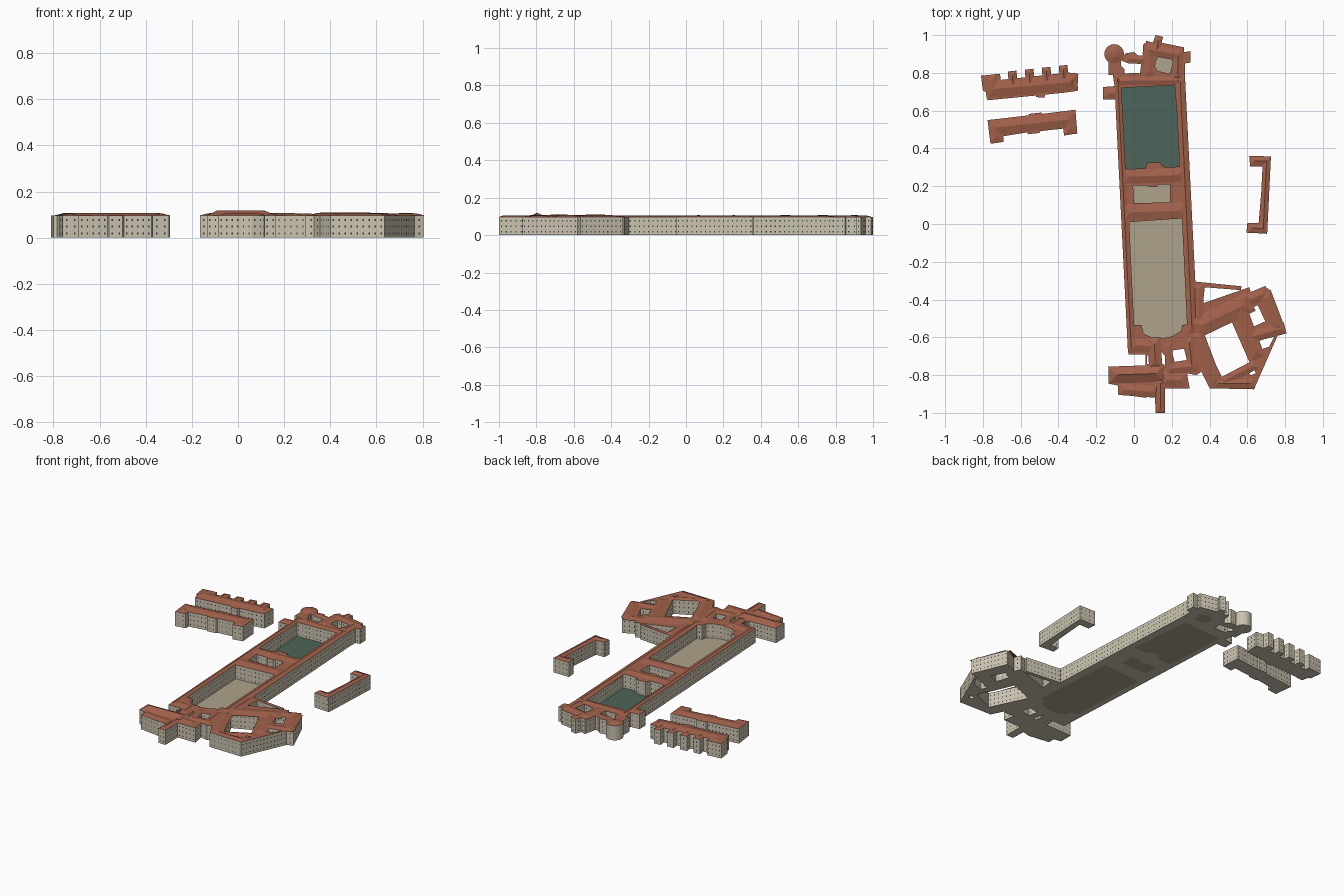
import bpy, bmesh, math
from mathutils import Vector

EAVE = 0.097


def material(name, rgb):
    m = bpy.data.materials.new(name)
    m.diffuse_color = (*rgb, 1)
    return m


WALL = material("stone", (0.60, 0.55, 0.43))
ROOF = material("tiles", (0.36, 0.12, 0.07))
LAWN = material("lawn", (0.075, 0.13, 0.10))
PAVE = material("paving", (0.42, 0.36, 0.26))
GLASS = material("window_dark", (0.04, 0.04, 0.045))


def finish(bm, name, *mats):
    me = bpy.data.meshes.new(name)
    bm.to_mesh(me)
    bm.free()
    for m in mats:
        me.materials.append(m)
    ob = bpy.data.objects.new(name, me)
    bpy.context.collection.objects.link(ob)
    return ob


def area(p):
    return sum(a[0] * b[1] - b[0] * a[1] for a, b in zip(p, p[1:] + p[:1]))


def block(name, outline, holes=(), top=EAVE, side=WALL, cap=ROOF, windows=True):
    """Extruded plan with courtyards cut out and rows of windows on every wall."""
    loops = [outline if area(outline) > 0 else outline[::-1]]
    loops += [h if area(h) < 0 else h[::-1] for h in holes]
    bm = bmesh.new()
    edges = []
    for lp in loops:
        vs = [bm.verts.new((x, y, 0)) for x, y in lp]
        edges += [bm.edges.new((a, b)) for a, b in zip(vs, vs[1:] + vs[:1])]
    bmesh.ops.triangle_fill(bm, edges=edges, use_beauty=True, use_dissolve=False, normal=(0, 0, 1))
    ext = bmesh.ops.extrude_face_region(bm, geom=bm.faces[:], use_keep_orig=True)["geom"]
    for g in ext:
        if isinstance(g, bmesh.types.BMVert):
            g.co.z = top
    bmesh.ops.recalc_face_normals(bm, faces=bm.faces[:])
    for f in bm.faces:
        f.material_index = int(all(v.co.z > top - 1e-4 for v in f.verts))
    if windows:
        for lp in loops:
            for a, b in zip(lp, lp[1:] + lp[:1]):
                a, b = Vector((*a, 0)), Vector((*b, 0))
                d = b - a
                n = int(d.length / 0.024)
                t = d.normalized()
                out = Vector((t.y, -t.x, 0)) * 0.0008
                for i in range(n):
                    c = a + d * (i + 0.5) / n + out
                    for z in (0.018, 0.048, 0.077):
                        q = [bm.verts.new(c + t * u + Vector((0, 0, z + w))) for u, w in
                             ((-.003, -.004), (.003, -.004), (.003, .004), (-.003, .004))]
                        bm.faces.new(q).material_index = 2
    return finish(bm, name, side, cap, GLASS)


def ridges(name, runs):
    """Low hipped roofs: each run is x1, y1, x2, y2, width, rise."""
    bm = bmesh.new()
    for x1, y1, x2, y2, w, h in runs:
        a, b = Vector((x1, y1, EAVE)), Vector((x2, y2, EAVE))
        t = (b - a).normalized()
        s = Vector((-t.y, t.x, 0)) * w / 2
        up = Vector((0, 0, h))
        v = [bm.verts.new(p) for p in (a - s, b - s, b + s, a + s,
                                       a + t * w / 2 + up, b - t * w / 2 + up)]
        for f in ((0, 1, 5, 4), (2, 3, 4, 5), (1, 2, 5), (3, 0, 4)):
            bm.faces.new([v[i] for i in f])
    finish(bm, name, ROOF)


# Long palace body with three courts
green = [(-.07, .72), (.215, .735), (.25, .305), (.18, .30), (.15, .305), (.14, .325), (.07, .325), (.06, .295), (-.045, .29)]
small = [(-.005, .205), (.07, .205), (.08, .195), (.12, .195), (.13, .21), (.19, .21), (.19, .115), (0, .11)]
great = [(-.025, .01), (.255, .03), (.29, -.53), (.255, -.535), (.25, -.565), (.20, -.595),
         (.15, -.605), (.10, -.605), (.05, -.58), (.04, -.535), (0, -.535)]
block("palace_body", [(-.165, .725), (-.103, .73), (-.113, .795), (.03, .80), (.03, .785), (.27, .78),
                      (.325, -.31), (.335, -.60), (.26, -.625), (.145, -.64), (.14, -.69), (-.03, -.69),
                      (-.098, .66), (-.165, .66)], [green, small, great])
ridges("palace_roofs", [
    (-.088, .79, -.014, -.68, .036, .006), (.243, .78, .308, -.58, .05, .008),
    (-.09, .758, .25, .76, .045, .007), (-.06, .25, .27, .26, .075, .010),
    (-.06, .06, .28, .072, .085, .010), (-.02, -.64, .14, -.65, .07, .009), (-.163, .693, -.08, .695, .06, .008)])

# North pavilion, round tower and link
oval = [(.11, .835), (.12, .875), (.14, .89), (.205, .875), (.205, .85), (.19, .795), (.125, .81)]
block("north_pavilion", [(.03, .785), (.04, .86), (.065, .97), (.10, .96), (.115, 1.0), (.155, .99), (.145, .96),
                         (.265, .935), (.265, .91), (.30, .915), (.30, .855), (.27, .85), (.27, .775)], [oval])
block("tower_base", [(-.135, .79), (-.135, .89), (-.07, .88), (-.07, .84), (-.05, .82), (-.05, .79)])
block("tower_link", [(-.065, .885), (-.04, .905), (0, .91), (.03, .885), (.06, .89), (.05, .845),
                     (0, .85), (-.03, .85), (-.065, .865)])
ring = [(math.cos(i * math.tau / 24), math.sin(i * math.tau / 24)) for i in range(24)]
block("round_tower", [(-.105 + .052 * c, .90 + .052 * s) for c, s in ring])
bpy.ops.mesh.primitive_cone_add(vertices=24, radius1=.05, radius2=.016, depth=.01, location=(-.105, .90, EAVE + .005))
bpy.context.object.name = "tower_roof"
bpy.context.object.data.materials.append(ROOF)
ridges("north_roofs", [(.05, .93, .26, .89, .06, .009), (.235, .92, .23, .77, .05, .008), (.075, .95, .08, .78, .055, .008),
                       (.13, .99, .12, .91, .04, .007), (-.04, .878, .06, .87, .04, .006)])

# South front ranges
block("south_front", [(-.135, -.755), (.06, -.75), (.06, -.68), (.14, -.68), (.14, -.63), (.26, -.61), (.345, -.59),
                      (.36, -.78), (.33, -.80), (.28, -.79), (.295, -.87), (.165, -.87), (.165, -1.0), (.115, -1.0),
                      (.11, -.905), (.06, -.92), (-.085, -.90), (-.085, -.855), (-.135, -.845)],
      [[(.145, -.675), (.165, -.70), (.165, -.75), (.145, -.735)],
       [(.20, -.67), (.265, -.66), (.28, -.72), (.215, -.73)],
       [(.07, -.695), (.08, -.695), (.08, -.742), (.07, -.742)]])
ridges("south_roofs", [(-.135, -.80, .16, -.79, .09, .021), (-.08, -.875, .12, -.89, .06, .009),
                       (.14, -1.0, .14, -.82, .048, .009), (.14, -.82, .28, -.83, .08, .011),
                       (.105, -.60, .115, -.76, .07, .012), (.17, -.77, .34, -.75, .06, .009),
                       (.18, -.63, .19, -.78, .04, .006), (.29, -.60, .31, -.78, .05, .008)])

# South-east quadrangle and its thin spur
block("east_quadrangle", [(.29, -.53), (.323, -.305), (.57, -.33), (.565, -.35), (.375, -.335), (.365, -.42),
                          (.61, -.335), (.625, -.38), (.71, -.34), (.805, -.565), (.765, -.58), (.635, -.875),
                          (.40, -.87), (.335, -.74), (.30, -.62)],
      [[(.352, -.575), (.513, -.508), (.615, -.74), (.465, -.81)],
       [(.60, -.455), (.655, -.43), (.695, -.515), (.63, -.545)],
       [(.625, -.635), (.64, -.675), (.715, -.65), (.748, -.585)],
       [(.60, -.785), (.635, -.765), (.645, -.79), (.62, -.80)]])
ridges("quadrangle_roofs", [
    (.31, -.56, .62, -.41, .11, .012), (.545, -.40, .66, -.71, .07, .010), (.59, -.41, .71, -.36, .07, .009),
    (.69, -.36, .77, -.57, .07, .010), (.61, -.60, .80, -.55, .06, .009), (.42, -.845, .64, -.845, .05, .008),
    (.33, -.57, .44, -.86, .07, .010), (.46, -.84, .65, -.74, .05, .007), (.345, -.32, .345, -.52, .045, .007)])

# Court floors
block("lawn_court", green, top=.004, side=PAVE, cap=LAWN, windows=False)
for nm, plan in (("small_court", small), ("great_court", great), ("north_court", oval)):
    block(nm, plan, top=.004, side=PAVE, cap=PAVE, windows=False)

# North-west range with four stubby wings
teeth = []
for i in range(4):
    x, y = -.665 + .09 * i, .767 + .010 * i
    teeth += [(x, y), (x - .003, y + .04), (x + .042, y + .045), (x + .047, y + .005)]
block("toothed_range", [(-.81, .785), (-.71, .795), (-.705, .763)] + teeth +
      [(-.295, .795), (-.30, .705), (-.37, .695), (-.47, .685), (-.475, .668), (-.52, .672), (-.52, .68),
       (-.775, .655), (-.785, .70), (-.80, .705)])
ridges("toothed_roofs", [(-.785, .71, -.30, .755, .09, .011), (-.76, .79, -.745, .67, .07, .010),
                         (-.325, .79, -.33, .71, .05, .008)] +
       [(-.645 + .09 * i, .808 + .01 * i, -.64 + .09 * i, .73 + .01 * i, .04, .008) for i in range(4)])

# Second north-west range
block("west_range", [(-.775, .55), (-.56, .575), (-.555, .583), (-.49, .59), (-.485, .583), (-.31, .605), (-.30, .48),
                     (-.37, .468), (-.375, .505), (-.495, .492), (-.50, .482), (-.56, .475), (-.565, .485),
                     (-.69, .465), (-.69, .435), (-.76, .425)])
ridges("west_roofs", [(-.77, .507, -.31, .557, .085, .011), (-.735, .55, -.725, .432, .065, .009),
                      (-.34, .60, -.335, .475, .06, .009)])

# East detached range
block("east_range", [(.61, .36), (.725, .358), (.705, -.052), (.595, -.045), (.60, .005), (.66, .005), (.685, .305), (.615, .305)])
ridges("east_roofs", [(.703, .357, .683, -.05, .04, .008), (.613, .333, .72, .332, .05, .008), (.60, -.022, .70, -.023, .05, .008)])
